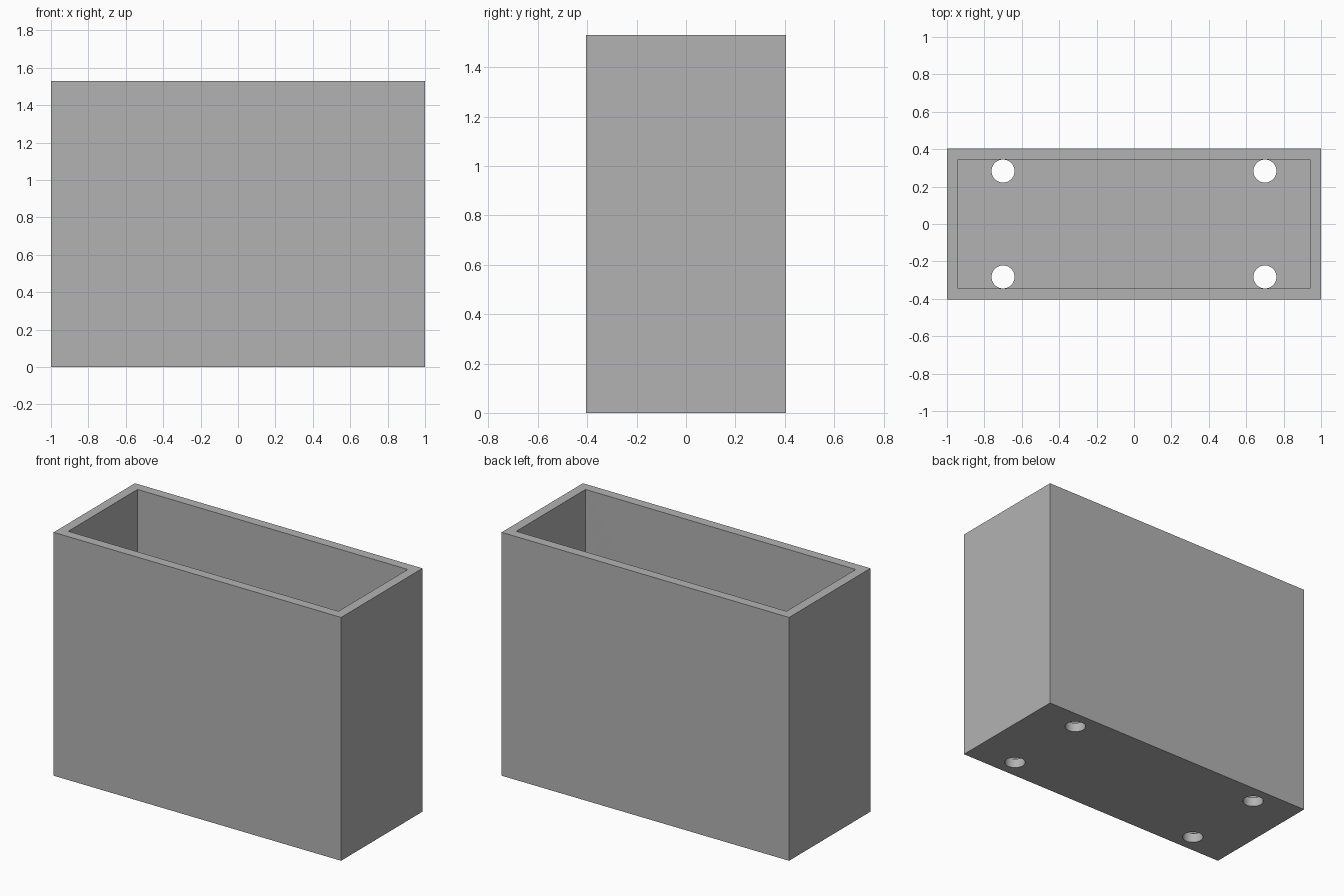
import bpy

cube = bpy.data.objects.get("Cube")
if cube:
    bpy.data.objects.remove(cube, do_unlink=True)

WIDTH, DEPTH, HEIGHT = 2.0, 0.808, 1.53
WALL = 0.06
HOLE_X, HOLE_Y, HOLE_R = 0.7, 0.283, 0.0615

grey = bpy.data.materials.new("plain grey")
grey.use_nodes = True
colour = (0.45, 0.45, 0.45, 1)
grey.diffuse_color = colour
grey.node_tree.nodes["Principled BSDF"].inputs["Base Color"].default_value = colour


def box(name, size, bottom):
    bpy.ops.mesh.primitive_cube_add(size=1, location=(0, 0, bottom + size[2] / 2))
    obj = bpy.context.object
    obj.name = name
    obj.scale = size
    bpy.ops.object.transform_apply(location=True, rotation=False, scale=True)
    obj.data.materials.append(grey)
    return obj


def cut(target, cutter):
    cutter.hide_render = True
    mod = target.modifiers.new("cut", "BOOLEAN")
    mod.operation = "DIFFERENCE"
    mod.solver = "EXACT"
    mod.object = cutter
    bpy.context.view_layer.objects.active = target
    bpy.ops.object.modifier_apply(modifier=mod.name)
    bpy.data.objects.remove(cutter, do_unlink=True)


# Open-topped container
container = box("open_container", (WIDTH, DEPTH, HEIGHT), 0)
cut(container, box("cavity_cutter", (WIDTH - 2 * WALL, DEPTH - 2 * WALL, HEIGHT), WALL))

# Drain holes through the floor
for sx in (-1, 1):
    for sy in (-1, 1):
        bpy.ops.mesh.primitive_cylinder_add(
            vertices=48, radius=HOLE_R, depth=4 * WALL,
            location=(sx * HOLE_X, sy * HOLE_Y, WALL / 2))
        drill = bpy.context.object
        drill.name = "drain_hole_cutter"
        drill.data.materials.append(grey)
        cut(container, drill)

# Smooth hole walls, crisp box edges
bpy.ops.object.select_all(action="DESELECT")
container.select_set(True)
bpy.context.view_layer.objects.active = container
bpy.ops.object.shade_smooth_by_angle()
